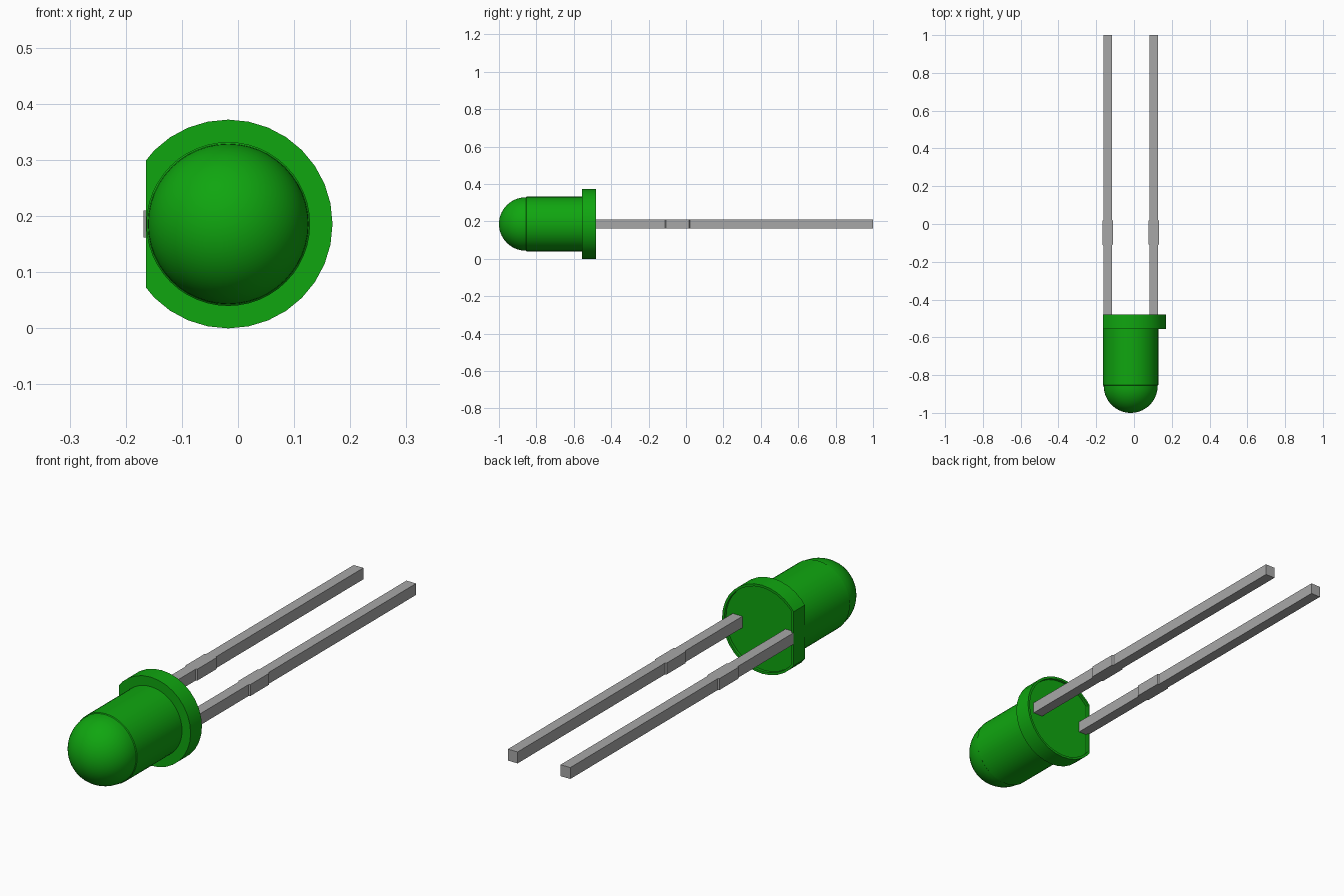
import bpy, bmesh, math
from mathutils import Matrix, Vector

cube = bpy.data.objects.get("Cube")
if cube:
    bpy.data.objects.remove(cube, do_unlink=True)

CX, CZ = -0.0175, 0.186          # axis of the round parts, running along y


def material(name, rgb):
    m = bpy.data.materials.new(name)
    m.use_nodes = True
    m.diffuse_color = (*rgb, 1)
    m.node_tree.nodes["Principled BSDF"].inputs["Base Color"].default_value = (*rgb, 1)
    return m


green = material("green plastic", (0.005, 0.38, 0.005))
grey = material("grey metal", (0.39, 0.39, 0.39))


def finish(bm, name, mat, smooth=True):
    bmesh.ops.recalc_face_normals(bm, faces=bm.faces[:])
    me = bpy.data.meshes.new(name)
    bm.to_mesh(me)
    bm.free()
    me.materials.append(mat)
    ob = bpy.data.objects.new(name, me)
    bpy.context.collection.objects.link(ob)
    if smooth:
        bpy.ops.object.select_all(action='DESELECT')
        ob.select_set(True)
        bpy.context.view_layer.objects.active = ob
        bpy.ops.object.shade_smooth_by_angle(angle=math.radians(30))
    return ob


# Lens: straight barrel, a tiny step, then a domed nose
R, DOME = 0.146, 0.143
profile = [(0, -0.52), (R, -0.52), (R, -0.853), (DOME, -0.856)]
profile += [(DOME * math.cos(a), -0.856 - 0.144 * math.sin(a))
            for a in (math.pi / 2 * i / 14 for i in range(1, 15))]
bm = bmesh.new()
verts = [bm.verts.new((CX + r, y, CZ)) for r, y in profile]
edges = [bm.edges.new(p) for p in zip(verts, verts[1:])]
bmesh.ops.spin(bm, geom=verts + edges, cent=(CX, 0, CZ), axis=(0, 1, 0),
               angle=math.tau, steps=48)
bmesh.ops.remove_doubles(bm, verts=bm.verts[:], dist=0.0005)
finish(bm, "lens", green)

# Flange: disc with one side cut flat and a shallow recess at the back
Y0, Y1 = -0.555, -0.48
bm = bmesh.new()
bmesh.ops.create_cone(bm, cap_ends=True, segments=32, radius1=0.186,
                      radius2=0.186, depth=Y1 - Y0,
                      matrix=Matrix.Translation((CX, (Y0 + Y1) / 2, CZ))
                      @ Matrix.Rotation(math.pi / 2, 4, 'X')
                      @ Matrix.Rotation(math.pi / 2, 4, 'Z'))
cut = bmesh.ops.bisect_plane(bm, geom=bm.verts[:] + bm.edges[:] + bm.faces[:],
                             plane_co=(-0.164, 0, 0), plane_no=(-1, 0, 0),
                             clear_outer=True)
bmesh.ops.holes_fill(bm, edges=[e for e in bm.edges if e.is_boundary], sides=0)
bmesh.ops.recalc_face_normals(bm, faces=bm.faces[:])
back = max(bm.faces, key=lambda f: f.calc_center_median().y)
bmesh.ops.inset_region(bm, faces=[back], thickness=0.01)
back = bmesh.ops.extrude_discrete_faces(bm, faces=[back])["faces"][0]
bmesh.ops.translate(bm, verts=back.verts[:], vec=(0, -0.012, 0))
finish(bm, "flange", green)

# Leads: square wire with a slightly wider section part way along
W, WIDE, HALF_Z = 0.0225, 0.028, 0.024
side = [(W, -0.51), (W, -0.113), (WIDE, -0.108), (WIDE, 0.017), (W, 0.022), (W, 1.0)]
outline = side + [(-x, y) for x, y in reversed(side)]
for name, offset in (("right_lead", -0.1225), ("left_lead", 0.1225)):
    bm = bmesh.new()
    face = bm.faces.new([bm.verts.new((CX + offset + x, y, CZ - HALF_Z))
                         for x, y in outline])
    ext = bmesh.ops.extrude_face_region(bm, geom=[face])["geom"]
    bmesh.ops.translate(bm, vec=Vector((0, 0, 2 * HALF_Z)),
                        verts=[v for v in ext if isinstance(v, bmesh.types.BMVert)])
    finish(bm, name, grey, smooth=False)
